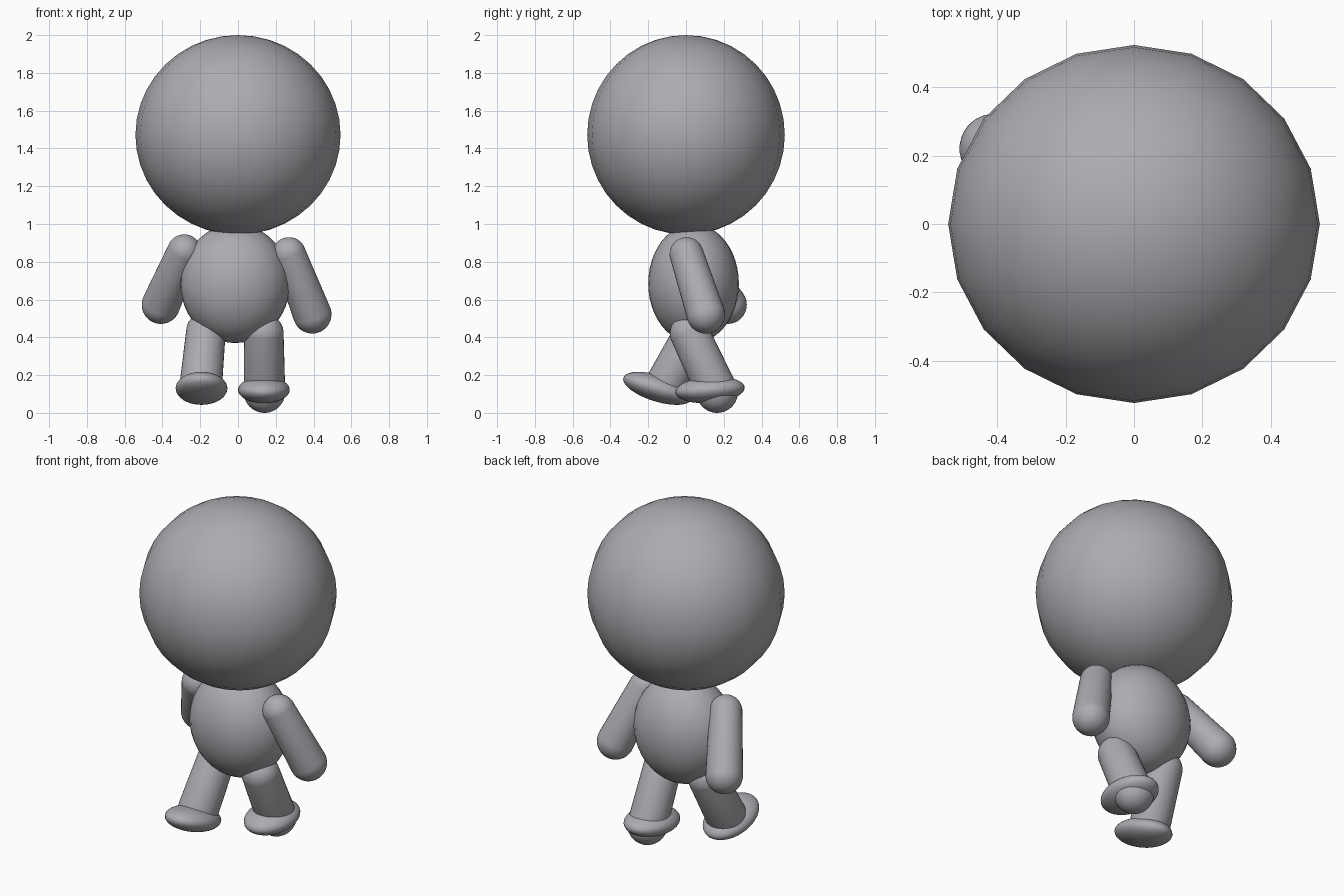
import bpy
import bmesh
from mathutils import Matrix, Vector

cube = bpy.data.objects.get("Cube")
if cube:
    bpy.data.objects.remove(cube, do_unlink=True)

# One plain colour for the whole figure
grey = bpy.data.materials.new("soft_grey")
grey.use_nodes = True
colour = (0.41, 0.41, 0.44, 1)
grey.diffuse_color = colour
grey.node_tree.nodes["Principled BSDF"].inputs["Base Color"].default_value = colour


def add_part(name, bm, matrix):
    """Turn a bmesh into a smooth, grey, placed object."""
    bmesh.ops.transform(bm, matrix=matrix, verts=bm.verts)
    for face in bm.faces:
        face.smooth = True
    mesh = bpy.data.meshes.new(name)
    bm.to_mesh(mesh)
    bm.free()
    mesh.materials.append(grey)
    obj = bpy.data.objects.new(name, mesh)
    bpy.context.collection.objects.link(obj)
    return obj


def ellipsoid(name, centre, radii, pitch=0.0, segments=32, rings=24):
    bm = bmesh.new()
    bmesh.ops.create_uvsphere(bm, u_segments=segments, v_segments=rings, radius=1)
    matrix = (Matrix.Translation(centre) @ Matrix.Rotation(pitch, 4, "X")
              @ Matrix.Diagonal((*radii, 1)))
    return add_part(name, bm, matrix)


def limb(name, top, end, top_radius, end_radius):
    """Tapered capsule whose rounded caps are centred on top and end."""
    top, end = Vector(top), Vector(end)
    axis = top - end
    bm = bmesh.new()
    bmesh.ops.create_uvsphere(bm, u_segments=32, v_segments=24, radius=1)
    for v in bm.verts:
        upper = v.co.z > 0.001
        v.co *= top_radius if upper else end_radius
        if upper:
            v.co.z += axis.length
    turn = Vector((0, 0, 1)).rotation_difference(axis).to_matrix().to_4x4()
    return add_part(name, bm, Matrix.Translation(end) @ turn)


# Large faceted-outline head and egg-shaped body
ellipsoid("head", (0, 0, 1.472), (0.543, 0.523, 0.528), segments=20, rings=20)
ellipsoid("body", (-0.015, 0.04, 0.685), (0.29, 0.24, 0.315))

# Arms swinging back
limb("left_arm", (0.27, 0.003, 0.84), (0.393, 0.105, 0.522), 0.09, 0.102)
limb("right_arm", (-0.285, 0.03, 0.855), (-0.408, 0.22, 0.573), 0.09, 0.102)

# Legs in mid stride; the trailing one pokes through its foot
limb("left_leg", (0.137, 0.02, 0.42), (0.14, 0.165, 0.11), 0.105, 0.11)
limb("right_leg", (-0.17, 0.045, 0.43), (-0.195, -0.095, 0.165), 0.105, 0.112)

# Flattened feet
ellipsoid("left_foot", (0.137, 0.127, 0.122), (0.137, 0.184, 0.07), pitch=0.07)
ellipsoid("right_foot", (-0.193, -0.15, 0.13), (0.137, 0.19, 0.07), pitch=-0.3)
